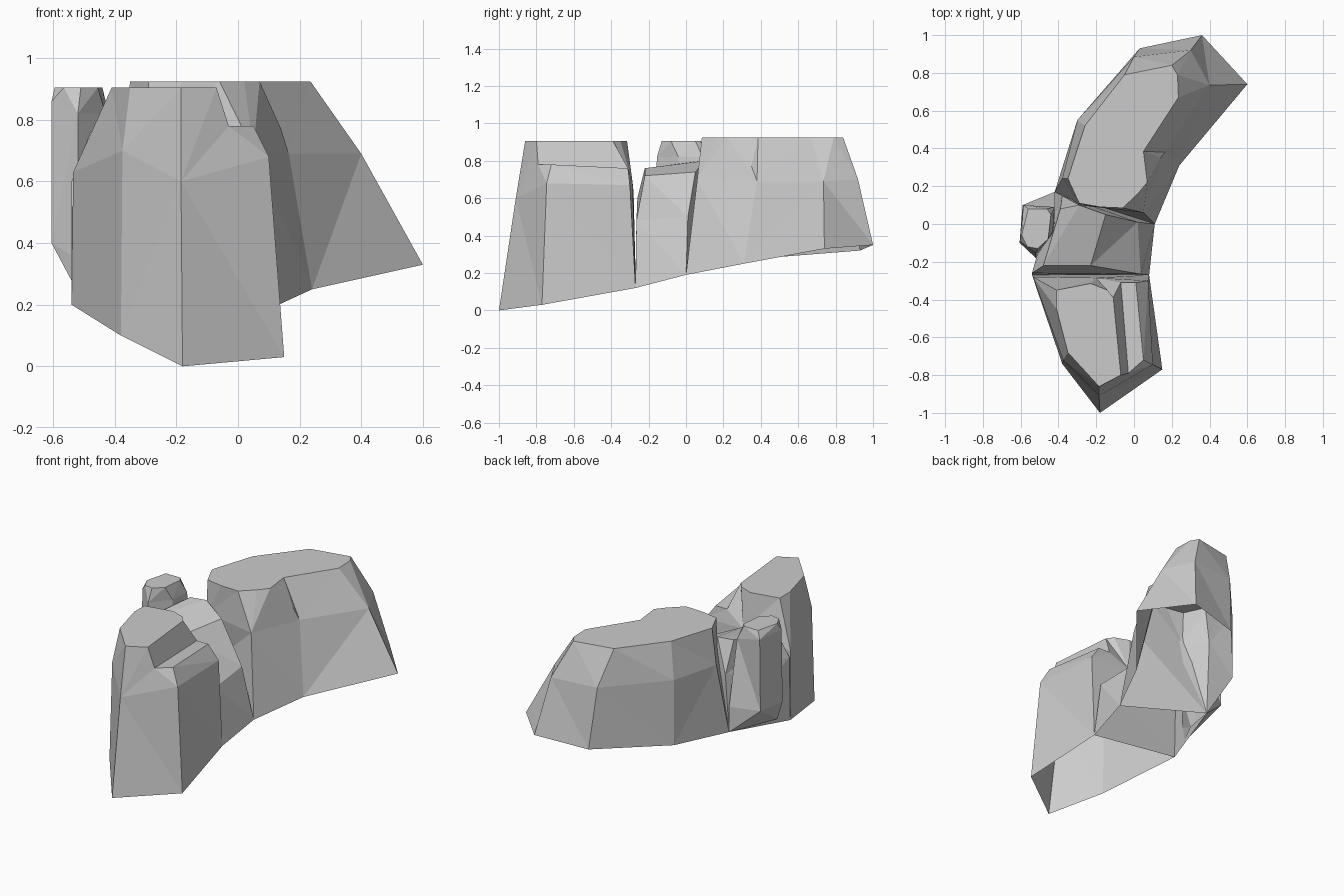
import bpy, bmesh
from mathutils import Vector


def stitch(bm, a, b):
    """Triangulate the wall between two closed rings of any vertex counts."""
    i = j = 0
    n, m = len(a), len(b)
    while i < n or j < m:
        a0, a1, b0, b1 = a[i % n], a[(i + 1) % n], b[j % m], b[(j + 1) % m]
        step_a = (a1.co - b0.co).length <= (a0.co - b1.co).length
        if j == m or (i < n and step_a):
            bm.faces.new((a0, a1, b0))
            i += 1
        else:
            bm.faces.new((a0, b1, b0))
            j += 1


def rock(name, rings, caps=None):
    """Stack of rings from the open foot to a capped top."""
    bm = bmesh.new()
    loops = [[bm.verts.new(Vector(p)) for p in r] for r in rings]
    for lo, hi in zip(loops, loops[1:]):
        stitch(bm, lo, hi)
    top = loops[-1]
    for cap in caps or [range(len(top))]:
        bm.faces.new([top[k] for k in cap])
    bmesh.ops.recalc_face_normals(bm, faces=bm.faces[:])
    mesh = bpy.data.meshes.new(name)
    bm.to_mesh(mesh)
    bm.free()
    obj = bpy.data.objects.new(name, mesh)
    bpy.context.collection.objects.link(obj)
    return obj


def level(z, pts):
    return [(x, y, z) for x, y in pts]


# Front rock: flat plateau with a lower ledge on its right side
rock("front_rock", [
    [(-.18, -1, 0), (.15, -.77, .03), (.08, -.27, .12), (-.54, -.27, .2), (-.38, -.74, .1)],
    [(-.185, -.91, .6), (.1, -.745, .68), (.075, -.3, .67), (-.2, -.285, .68),
     (-.535, -.28, .63), (-.375, -.72, .7)],
    [(-.185, -.86, .905), (-.07, -.8, .905), (-.03, -.79, .78), (.05, -.72, .78),
     (.01, -.31, .76), (-.07, -.31, .76), (-.11, -.39, .905), (-.14, -.35, .905),
     (-.23, -.315, .905), (-.41, -.35, .905), (-.41, -.45, .905), (-.35, -.68, .905)],
], [[0, 1, 6, 7, 8, 9, 10, 11], [1, 2, 5, 6], [2, 3, 4, 5]])

# Middle rock: lower saddle sloping down to the right
rock("middle_rock", [
    [(.08, -.27, .12), (.11, 0, .19), (-.42, .17, .26), (-.54, -.27, .2)],
    [(.035, -.265, .48), (.02, .01, .5), (-.38, .15, .6), (-.54, -.26, .6)],
    [(-.23, -.22, .72), (-.15, .05, .74), (-.29, .1, .8), (-.39, .08, .8),
     (-.48, -.22, .76)],
], [[0, 1, 2, 4], [2, 3, 4]])

# Back rock: long curved plateau with a notch in its right rim
rock("back_rock", [
    [(.11, 0, .19), (.24, .31, .25), (.6, .74, .33), (.36, 1, .35), (.03, .93, .32),
     (-.3, .55, .29), (-.42, .17, .26)],
    [(.05, .06, .7), (.165, .38, .69), (.4, .735, .69), (.3, .92, .7), (0, .885, .7),
     (-.3, .55, .7), (-.38, .24, .7), (-.29, .1, .72)],
    level(.925, [(-.06, .085), (.02, .16), (.07, .22)]) + [(.14, .35, .77)]
    + level(.925, [(.05, .385), (.235, .67), (.23, .79), (.2, .84), (-.05, .79),
                   (-.26, .52), (-.35, .24), (-.29, .11), (-.18, .09)]),
], [[0, 1, 2, 4, 5, 6, 7, 8, 9, 10, 11, 12], [2, 3, 4]])

# Left pillar: small column overhanging its foot
rock("left_pillar", [
    [(-.52, -.17, .24), (-.44, 0, .25), (-.42, .17, .26)],
    [(-.52, -.18, .35), (-.42, -.05, .45), (-.42, .17, .42), (-.59, .1, .41),
     (-.605, -.1, .4)],
    [(-.52, -.155, .82), (-.43, -.04, .82), (-.42, .09, .82), (-.585, .1, .86),
     (-.605, -.09, .86)],
    level(.905, [(-.51, -.13), (-.455, -.08), (-.44, .05), (-.46, .08), (-.56, .08),
                 (-.595, -.06), (-.565, -.12)]),
])
